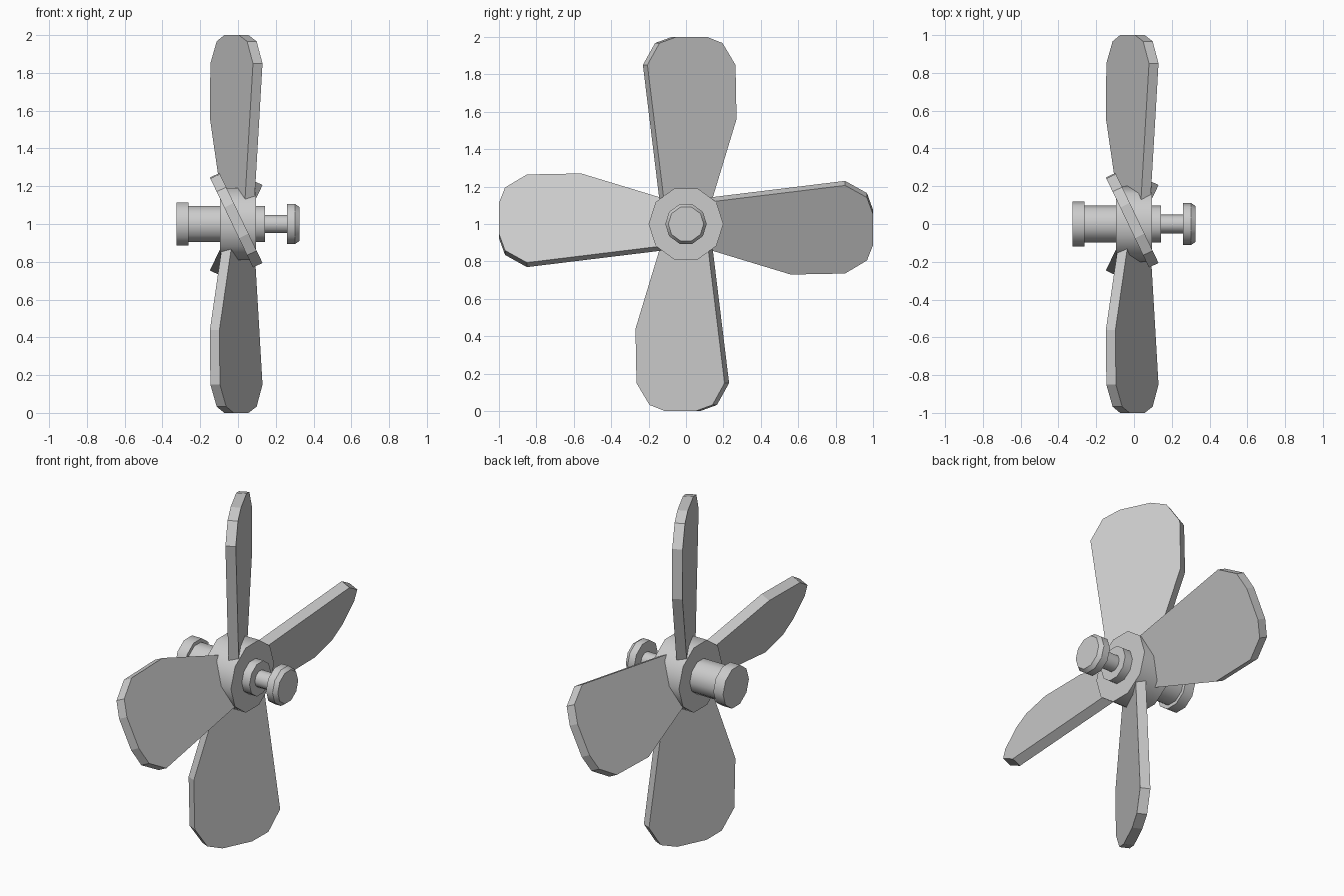
import bpy, bmesh, math
from mathutils import Matrix, Vector

if "Cube" in bpy.data.objects:
    bpy.data.objects.remove(bpy.data.objects["Cube"])

SIDES = 10
CENTRE = Vector((0, 0, 1))


def finish(bm, name):
    bmesh.ops.recalc_face_normals(bm, faces=bm.faces)
    mesh = bpy.data.meshes.new(name)
    bm.to_mesh(mesh)
    bm.free()
    obj = bpy.data.objects.new(name, mesh)
    obj.location = CENTRE
    bpy.context.collection.objects.link(obj)
    return obj


def turned(name, profile):
    """Closed lathe part along x from (x, radius) pairs; round sides, crisp rims."""
    bm = bmesh.new()
    rings = []
    for x, r in profile:
        angles = [2 * math.pi * i / SIDES for i in range(SIDES)]
        rings.append([bm.verts.new((x, r * math.cos(a), r * math.sin(a))) for a in angles])
    for a, b in zip(rings, rings[1:]):
        for i in range(SIDES):
            j = (i + 1) % SIDES
            bm.faces.new((a[i], a[j], b[j], b[i])).smooth = True
    bm.faces.new(rings[0])
    bm.faces.new(rings[-1])
    for ring in rings:
        for i in range(SIDES):
            bm.edges.get((ring[i], ring[(i + 1) % SIDES])).smooth = False
    return finish(bm, name)


# Hub and stepped shaft
turned("hub", [(-0.094, 0.2), (0.094, 0.2)])
turned("rear_shaft", [(-0.325, 0.12), (-0.262, 0.12), (-0.262, 0.099), (-0.08, 0.099)])
turned("front_shaft", [(0.08, 0.099), (0.144, 0.099), (0.144, 0.049), (0.26, 0.049),
                       (0.26, 0.111), (0.302, 0.111), (0.325, 0.095)])

# Blade outline: (across the chord, outward from the axis)
OUTLINE = [(0.128, 0.09), (0.286, 0.56), (0.28, 0.85), (0.203, 0.967), (0.11, 1.0),
           (-0.07, 1.0), (-0.17, 0.967), (-0.242, 0.85), (-0.139, 0.09)]
THICKNESS = 0.056
PITCH = math.radians(25.6)


def blade(name, turn):
    bm = bmesh.new()
    face = bm.faces.new([bm.verts.new((-THICKNESS / 2, s, r)) for s, r in OUTLINE])
    new = bmesh.ops.extrude_face_region(bm, geom=[face])["geom"]
    bmesh.ops.translate(bm, vec=(THICKNESS, 0, 0),
                        verts=[v for v in new if isinstance(v, bmesh.types.BMVert)])
    bm.transform(Matrix.Rotation(turn, 4, "X") @ Matrix.Rotation(PITCH, 4, "Z"))
    return finish(bm, name)


# Four pitched blades around the x axis
for k in range(4):
    blade(f"blade_{k + 1}", k * math.pi / 2)
